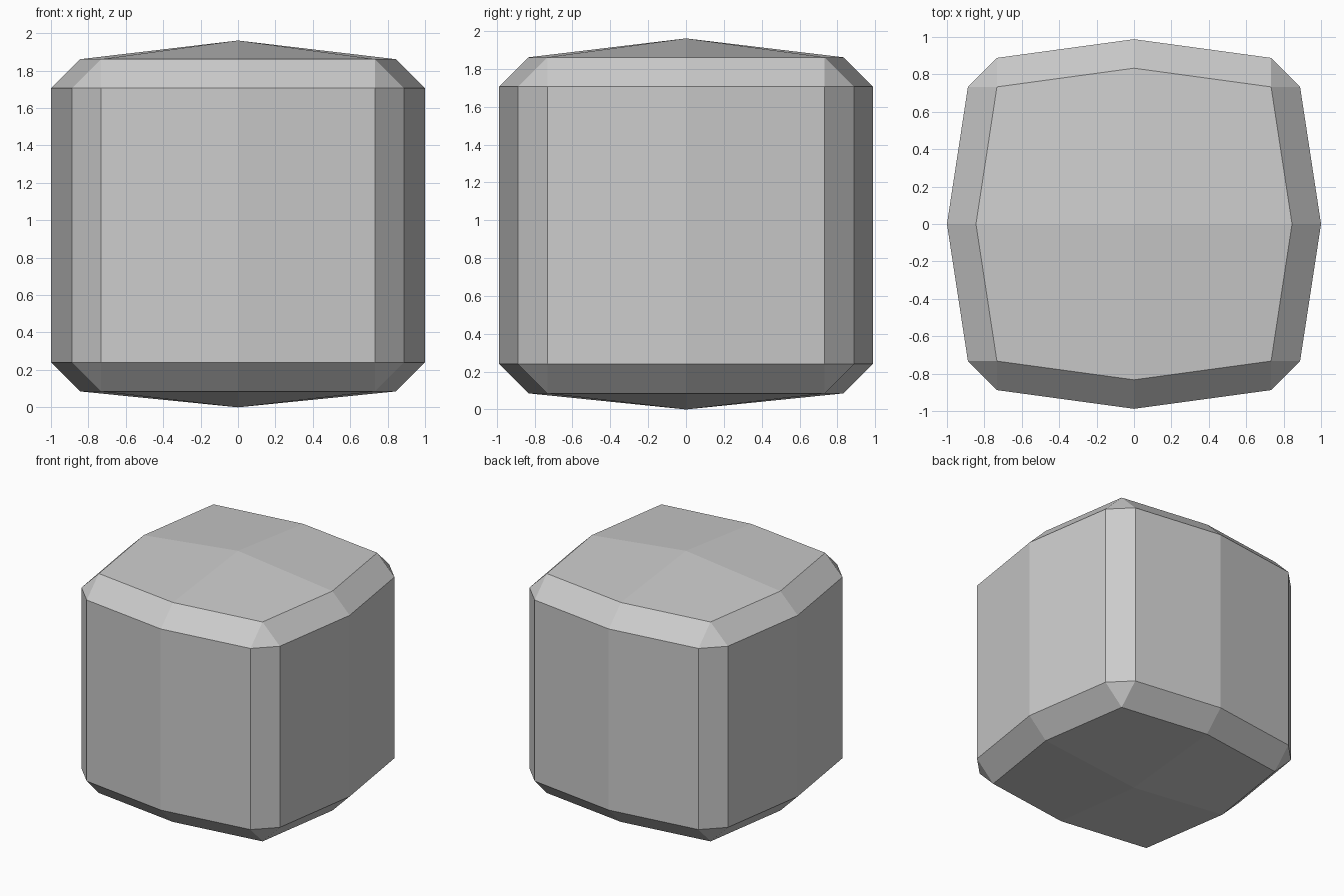
import bpy, bmesh
from mathutils import Vector

default = bpy.data.objects.get("Cube")
if default:
    bpy.data.objects.remove(default, do_unlink=True)

HALF = 0.888       # half size of the block before the faces bulge
BEVEL = 0.155      # width of the chamfered edges
BULGE = Vector((0.112, 0.1, 0.1))
CENTRE_Z = 0.973


def sign(v):
    return 1 if v > 0 else -1


# Chamfered block
bm = bmesh.new()
bmesh.ops.create_cube(bm, size=2 * HALF)
bmesh.ops.bevel(bm, geom=bm.edges[:], offset=BEVEL, offset_type='OFFSET',
                segments=1, profile=0.5, affect='EDGES')

# Split it down the middle both ways
for normal in ((1, 0, 0), (0, 1, 0)):
    bmesh.ops.bisect_plane(bm, geom=bm.verts[:] + bm.edges[:] + bm.faces[:],
                           dist=1e-5, plane_co=(0, 0, 0), plane_no=normal)

# Push the middle of every side outwards
apexes = []
for v in bm.verts:
    mid_x, mid_y = abs(v.co.x) < 1e-4, abs(v.co.y) < 1e-4
    if mid_x and mid_y:
        apexes.append(v)
        v.co.z += BULGE.z * sign(v.co.z)
    elif mid_x:
        v.co.y += BULGE.y * sign(v.co.y)
    elif mid_y:
        v.co.x += BULGE.x * sign(v.co.x)

# Start each cap quad at its peak so its fold runs from peak to corner
for apex in apexes:
    for face in list(apex.link_faces):
        ring = list(face.verts)
        start = ring.index(apex)
        bm.faces.remove(face)
        bm.faces.new(ring[start:] + ring[:start])

# Stand the block on the ground
lowest = min(v.co.z for v in bm.verts)
for v in bm.verts:
    v.co.z = max(v.co.z, -CENTRE_Z) + CENTRE_Z
bmesh.ops.recalc_face_normals(bm, faces=bm.faces[:])

mesh = bpy.data.meshes.new("chamfered_block")
bm.to_mesh(mesh)
bm.free()
block = bpy.data.objects.new("chamfered_block", mesh)
bpy.context.collection.objects.link(block)

# Plain grey
grey = bpy.data.materials.new("light_grey")
grey.use_nodes = True
colour = (0.6, 0.6, 0.6, 1)
grey.diffuse_color = colour
grey.node_tree.nodes["Principled BSDF"].inputs["Base Color"].default_value = colour
mesh.materials.append(grey)
